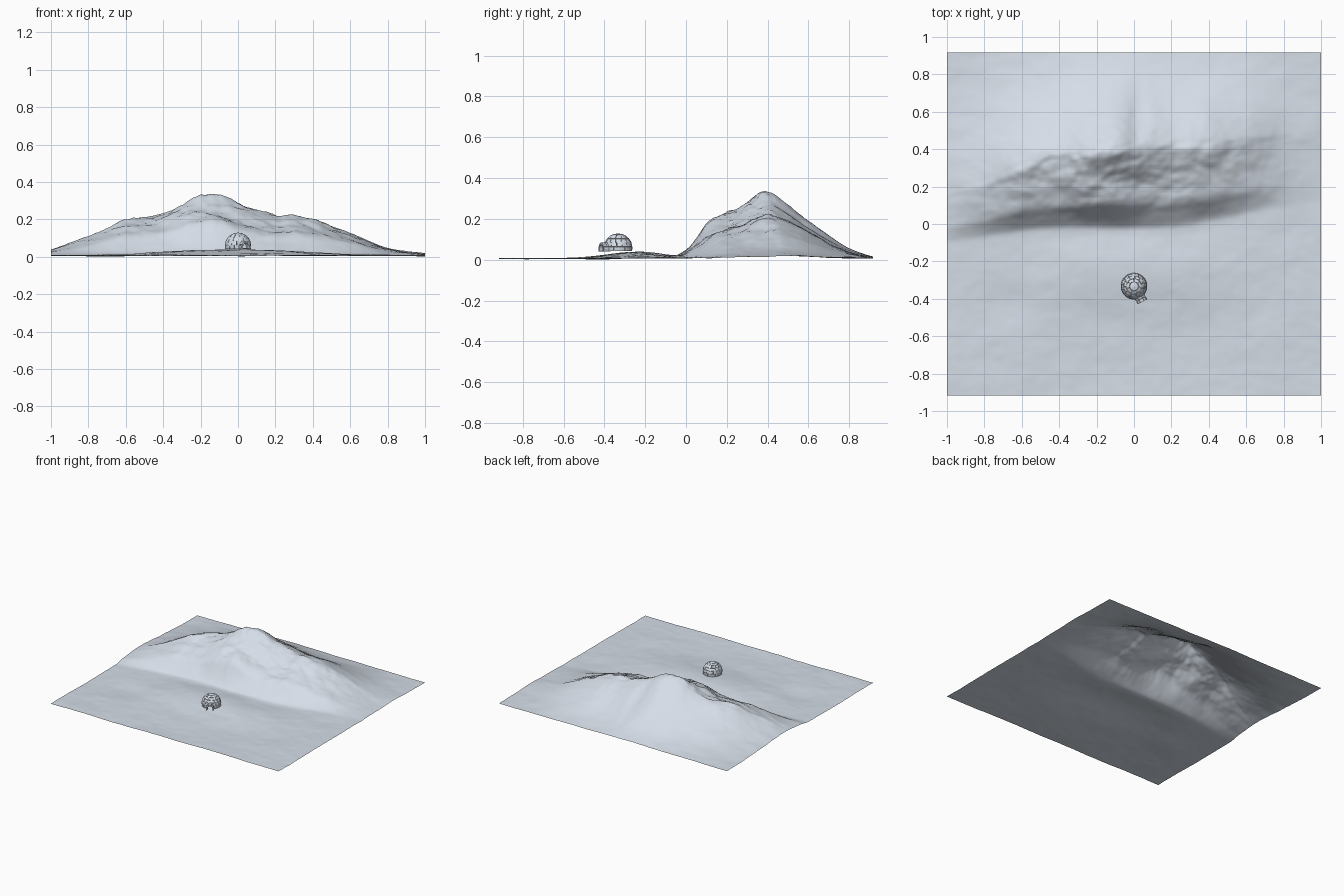
import bpy, bmesh, math
from mathutils import Vector, Matrix, noise

if "Cube" in bpy.data.objects:
    bpy.data.objects.remove(bpy.data.objects["Cube"], do_unlink=True)


def make_material(name, colour):
    mat = bpy.data.materials.new(name)
    mat.use_nodes = True
    mat.diffuse_color = colour
    mat.node_tree.nodes["Principled BSDF"].inputs["Base Color"].default_value = colour
    return mat


def make_object(name, bm, mat):
    bmesh.ops.recalc_face_normals(bm, faces=bm.faces)
    mesh = bpy.data.meshes.new(name)
    bm.to_mesh(mesh)
    bm.free()
    mesh.materials.append(mat)
    obj = bpy.data.objects.new(name, mesh)
    bpy.context.collection.objects.link(obj)
    return obj


def curve(points, x):
    """Smooth curve through (position, value) points."""
    x = min(max(x, points[0][0]), points[-1][0])
    i = max(k for k in range(len(points) - 1) if points[k][0] <= x)
    (x0, a), (x1, b) = points[i], points[i + 1]

    def slope(k):
        lo, hi = points[max(k - 1, 0)], points[min(k + 1, len(points) - 1)]
        return (hi[1] - lo[1]) / (hi[0] - lo[0])
    w = x1 - x0
    t = (x - x0) / w
    s = t * t * (3 - 2 * t)
    return (a + (b - a) * s + w * slope(i) * t * (1 - t) ** 2
            - w * slope(i + 1) * t * t * (1 - t))


snow = make_material("snow", (0.70, 0.76, 0.84, 1))

# Mountain shape: crest height, crest line, front foot line and slope profiles
CREST = [(-1, .03), (-.8, .10), (-.6, .185), (-.4, .23), (-.22, .305), (-.12, .325),
         (0, .28), (.2, .215), (.38, .195), (.6, .12), (.8, .04), (1, .01)]
CREST_Y = [(-1, .17), (-.8, .22), (-.5, .34), (-.12, .40), (.5, .44), (1, .48)]
FOOT_Y = [(-1, -.12), (-.5, -.06), (.2, -.06), (.5, 0), (1, .1)]
FRONT = [(0, 0), (.1, .04), (.24, .28), (.35, .5), (.46, .62), (.78, .86), (.93, .98), (1, 1)]
BACK = [(0, 1), (.06, .97), (.18, .83), (.36, .57), (.55, .32), (.73, .14), (.91, .03), (1, 0)]


def bump(x, y, cx, cy, sx, sy):
    return math.exp(-((x - cx) / sx) ** 2 - ((y - cy) / sy) ** 2)


def rough(x, y, scale, seed):
    return noise.fractal(Vector((x * scale, y * scale * 1.4, seed)), 0.9, 2.1, 4)


def height(x, y):
    ground = .02 + .032 * bump(x, y, 0, -.24, .5, .19) - .012 * bump(x, y, -.68, -.42, .15, .12)
    ground += .005 * rough(x, y, 3, 2.5)
    crest_y, foot = curve(CREST_Y, x), curve(FOOT_Y, x)
    if y < crest_y:
        part = curve(FRONT, (y - foot) / (crest_y - foot))
    else:
        part = curve(BACK, (y - crest_y) / (.96 - crest_y))
    peak = curve(CREST, x) * part
    crags = .10 * rough(x, y, 5, 7.3) * peak * (1.3 if y < crest_y else .5)
    gully = .09 * peak * bump(x, y, .02, .62, .05, .2)
    return ground + peak + crags - gully


# Snowy ground sheet
COLS, ROWS, HALF_Y = 150, 136, .917
bm = bmesh.new()
bmesh.ops.create_grid(bm, x_segments=COLS, y_segments=ROWS, size=1)
for v in bm.verts:
    v.co.y *= HALF_Y
    v.co.z = height(v.co.x, v.co.y)
lowest = min(v.co.z for v in bm.verts)
for v in bm.verts:
    v.co.z -= lowest
for f in bm.faces:
    f.smooth = True
terrain = make_object("snowy_ground", bm, snow)
for p in terrain.data.polygons:
    if p.normal.z < 0:
        p.flip()


def add_block(bm, place, u0, u1, v0, v1, inner, outer, steps):
    """Curved solid block; place(u, v, r) gives a point on the shell."""
    rings = []
    for k in range(steps + 1):
        u = u0 + (u1 - u0) * k / steps
        rings.append([bm.verts.new(place(u, v, r)) for v, r in
                      ((v0, inner), (v0, outer), (v1, outer), (v1, inner))])
    for a, b in zip(rings, rings[1:]):
        for j in range(4):
            bm.faces.new((a[j], a[(j + 1) % 4], b[(j + 1) % 4], b[j]))
    bm.faces.new(rings[0])
    bm.faces.new(rings[-1])


# Igloo dome: staggered rings of blocks with a doorway
RADIUS, GAP, DOOR = .071, .0014, math.radians(-62)
CENTRE = Vector((0, -.333, .058))


def on_dome(u, v, r):
    return CENTRE + r * Vector((math.cos(v) * math.cos(u), math.cos(v) * math.sin(u), math.sin(v)))


bm = bmesh.new()
levels = [math.radians(a) for a in (-14, 4, 22, 39, 55, 70)]
for row, (low, high) in enumerate(zip(levels, levels[1:])):
    count = (16, 16, 14, 11, 7)[row]
    width = math.tau / count
    trim = GAP / (RADIUS * math.cos(high)) / 2
    for i in range(count):
        start = DOOR + (i + .5 * (row % 2 == 0)) * width - width / 2
        middle = math.remainder(start + width / 2 - DOOR, math.tau)
        if row < 2 and abs(middle) < .3:
            continue
        add_block(bm, on_dome, start + trim, start + width - trim,
                  low + GAP / RADIUS / 2, high - GAP / RADIUS / 2, RADIUS - .012, RADIUS, 2)
add_block(bm, on_dome, 0, math.tau * .999, levels[-1] + GAP / RADIUS, math.radians(89),
          RADIUS - .012, RADIUS, 10)
make_object("igloo_dome", bm, snow)

# Entrance tunnel: two arches of blocks
turn = Matrix.Rotation(DOOR, 3, "Z")


def on_arch(u, v, r):
    return CENTRE + Vector((0, 0, -.006)) + turn @ Vector((v, r * math.cos(u), r * 1.15 * math.sin(u)))


bm = bmesh.new()
for near, far in ((.056, .075), (.0765, .094)):
    for i in range(5):
        a = math.radians(-24 + i * 45.6)
        add_block(bm, on_arch, a + .03, a + math.radians(45.6) - .03, near, far, .019, .028, 2)
make_object("igloo_entrance", bm, snow)
